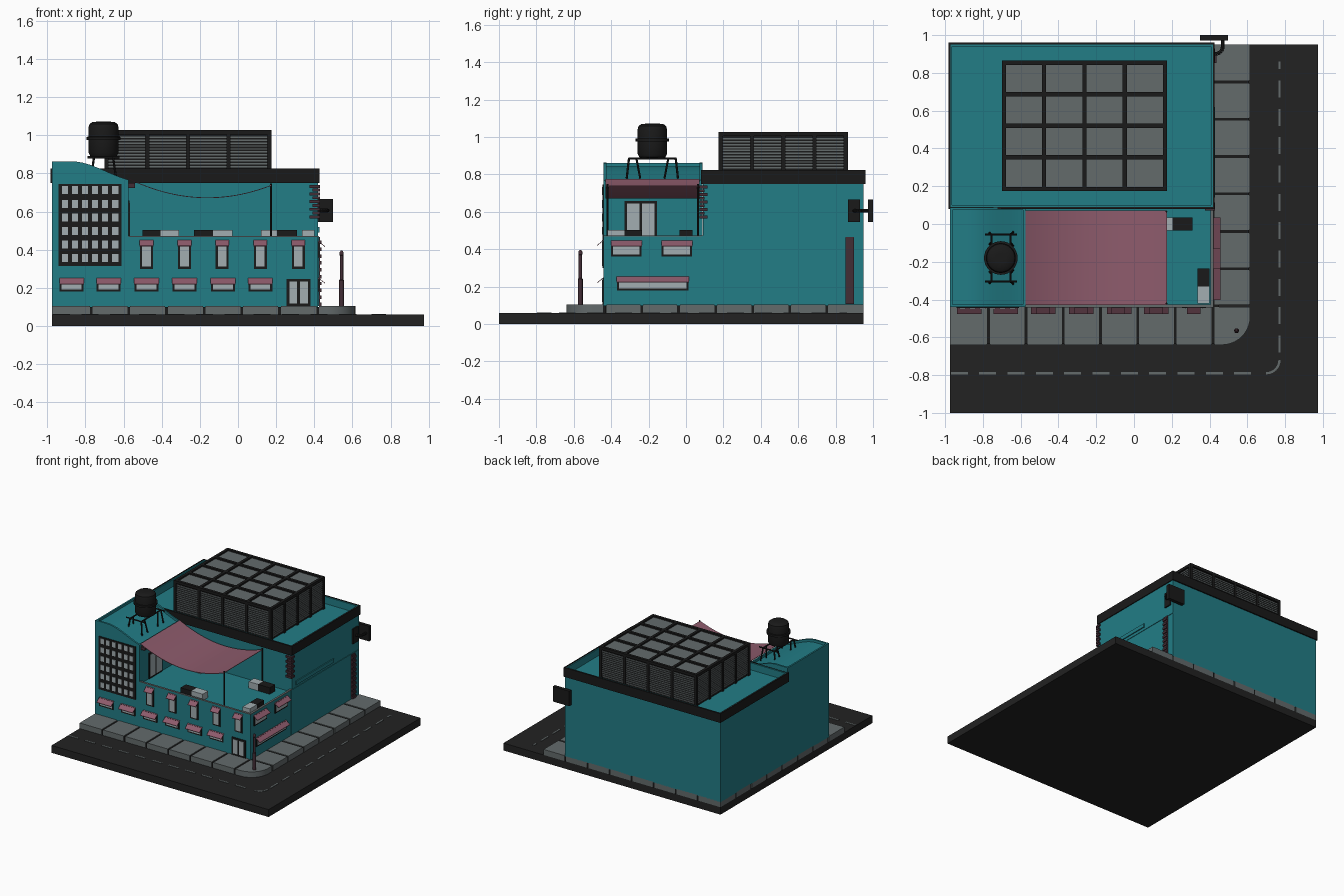
import bpy, bmesh, math
from mathutils import Vector, Matrix

if "Cube" in bpy.data.objects:
    bpy.data.objects.remove(bpy.data.objects["Cube"])


def material(name, r, g, b):
    m = bpy.data.materials.new(name)
    m.diffuse_color = (r, g, b, 1)
    m.use_nodes = True
    m.node_tree.nodes["Principled BSDF"].inputs["Base Color"].default_value = m.diffuse_color
    return m


TEAL = material("teal wall", 0.016, 0.205, 0.240)
PINK = material("dusty pink", 0.270, 0.105, 0.150)
ROAD = material("asphalt", 0.016, 0.016, 0.016)
BLACK = material("black metal", 0.010, 0.010, 0.010)
GREY = material("concrete grey", 0.125, 0.145, 0.148)
GLASS = material("pale glass", 0.36, 0.42, 0.44)
MAROON = material("dark maroon", 0.055, 0.026, 0.036)


def finish(name, bm, mat, smooth=False):
    bmesh.ops.recalc_face_normals(bm, faces=bm.faces)
    me = bpy.data.meshes.new(name)
    bm.to_mesh(me)
    bm.free()
    me.materials.append(mat)
    if smooth:
        for p in me.polygons:
            p.use_smooth = True
        me.set_sharp_from_angle(angle=math.radians(35))
    ob = bpy.data.objects.new(name, me)
    bpy.context.collection.objects.link(ob)
    return ob


def boxes(name, items, mat):
    """Each item is (x0, x1, y0, y1, z0, z1)."""
    bm = bmesh.new()
    for x0, x1, y0, y1, z0, z1 in items:
        mtx = Matrix.Translation(((x0 + x1) / 2, (y0 + y1) / 2, (z0 + z1) / 2))
        bmesh.ops.create_cube(bm, size=1, matrix=mtx @ Matrix.Diagonal((x1 - x0, y1 - y0, z1 - z0, 1)))
    return finish(name, bm, mat)


def prism(name, pts, lo, hi, mat, axis="y", smooth=False):
    """Extrude an outline along an axis (outline is xz, yz or xy)."""
    place = {"x": lambda a, b, c: (c, a, b), "y": lambda a, b, c: (a, c, b), "z": lambda a, b, c: (a, b, c)}[axis]
    bm = bmesh.new()
    f = bm.faces.new([bm.verts.new(place(a, b, lo)) for a, b in pts])
    ext = bmesh.ops.extrude_face_region(bm, geom=[f])["geom"]
    moved = [v for v in ext if isinstance(v, bmesh.types.BMVert)]
    bmesh.ops.translate(bm, vec=place(0, 0, hi - lo), verts=moved)
    return finish(name, bm, mat, smooth)


def bars(name, segs, r, mat, sides=8):
    bm = bmesh.new()
    for a, b in segs:
        a, b = Vector(a), Vector(b)
        rot = (b - a).to_track_quat("Z", "Y").to_matrix().to_4x4()
        bmesh.ops.create_cone(bm, cap_ends=True, segments=sides, radius1=r, radius2=r, depth=(b - a).length,
                              matrix=Matrix.Translation((a + b) / 2) @ rot)
    return finish(name, bm, mat, True)


def lathe(name, prof, cx, cy, mat, n=32):
    bm = bmesh.new()
    rings = [[bm.verts.new((cx + r * math.cos(k * math.tau / n), cy + r * math.sin(k * math.tau / n), z))
              for k in range(n)] for r, z in prof]
    for a, b in zip(rings, rings[1:]):
        for k in range(n):
            bm.faces.new((a[k], a[(k + 1) % n], b[(k + 1) % n], b[k]))
    bm.faces.new(rings[0])
    bm.faces.new(rings[-1])
    return finish(name, bm, mat, True)


def arc(cx, cy, r, a0, a1, n=10):
    return [(cx + r * math.cos(math.radians(a0 + (a1 - a0) * i / n)),
             cy + r * math.sin(math.radians(a0 + (a1 - a0) * i / n))) for i in range(n + 1)]


# Walls that carry plates: front faces -y, the others face +x
def on_wall(wall, u0, u1, z0, z1, d):
    if wall == "front":
        return (u0, u1, -0.44 - d, -0.435, z0, z1)
    x = {"right": 0.42, "tower": -0.575}[wall]
    return (x - 0.005, x + d, u0, u1, z0, z1)


# Ground, road markings
boxes("road_base", [(-0.975, 0.975, -1, 0.95, 0, 0.06)], ROAD)
front_dash = [(-0.97 + i * 0.15, -0.88 + i * 0.15, -0.796, -0.784, 0.059, 0.063) for i in range(11)]
side_dash = [(0.764, 0.776, -0.68 + i * 0.15, -0.59 + i * 0.15, 0.059, 0.063) for i in range(11)]
boxes("road_dashes", front_dash + side_dash[:10] + [(0.764, 0.776, 0.82, 0.86, 0.059, 0.063)], GREY)
prism("road_corner_dash", arc(0.70, -0.72, 0.076, -90, 0) + arc(0.70, -0.72, 0.064, 0, -90), 0.059, 0.063, GREY, "z")

# Pavement slabs with dark joints
xe = [-0.975, -0.77, -0.572, -0.375, -0.177, 0.02, 0.218, 0.418, 0.615]
ye = [-0.64, -0.433, -0.237, -0.04, 0.16, 0.357, 0.555, 0.752, 0.95]
g = 0.007
slabs = []
for i in range(8):
    for j in range(8):
        if (i in (0, 7) or j in (0, 7)) and (i, j) != (7, 0):
            slabs.append((xe[i] + (g if i else 0), xe[i + 1] - (g if i < 7 else 0),
                          ye[j] + (g if j else 0), ye[j + 1] - (g if j < 7 else 0), 0.06, 0.105))
boxes("pavement_slabs", slabs, GREY)
prism("pavement_corner", [(0.425, -0.44), (0.425, -0.64)] + arc(0.465, -0.49, 0.15, -90, 0) + [(0.615, -0.44)],
      0.06, 0.105, GREY, "z", True)
boxes("pavement_bed", [(-0.97, 0.61, -0.43, 0.945, 0.055, 0.1), (-0.97, 0.45, -0.635, -0.4, 0.055, 0.1)], BLACK)

# Lower block with terrace rim
boxes("lower_block", [(-0.6, 0.42, -0.44, 0.1, 0.1, 0.45), (-0.6, 0.42, -0.44, -0.425, 0.45, 0.468),
                      (0.405, 0.42, -0.44, 0.1, 0.45, 0.468)], TEAL)
boxes("terrace_coping", [(-0.575, 0.422, -0.442, -0.425, 0.468, 0.473), (0.405, 0.422, -0.442, 0.09, 0.468, 0.473)], GREY)

# Main hall, hollow roof edge and dark cornice
boxes("main_hall", [(-0.975, 0.42, 0.09, 0.95, 0.1, 0.765), (-0.975, 0.42, 0.088, 0.1, 0.76, 0.822),
                    (-0.975, 0.42, 0.94, 0.952, 0.76, 0.822), (-0.975, -0.963, 0.09, 0.95, 0.76, 0.822),
                    (0.408, 0.42, 0.09, 0.95, 0.76, 0.822)], TEAL)
boxes("cornice", [(-0.98, 0.426, 0.08, 0.09, 0.75, 0.825), (-0.98, 0.426, 0.95, 0.96, 0.75, 0.825),
                  (-0.982, -0.972, 0.08, 0.96, 0.75, 0.825), (0.417, 0.427, 0.08, 0.96, 0.75, 0.825)], BLACK)
boxes("side_wall_trim", [(0.41, 0.424, 0.09, 0.95, 0.464, 0.47), (0.41, 0.428, 0.14, 0.62, 0.49, 0.52),
                         (0.41, 0.424, 0.083, 0.093, 0.105, 0.47)], TEAL)


# Tower with curved roof line
def roof(x, drop=0.0):
    t = min(max((x + 0.87) / 0.36, 0), 1)
    return 0.863 - 0.105 * t * t * (3 - 2 * t) - drop


def tower_outline(drop):
    xs = [-0.975 + 0.4 * i / 20 for i in range(21)]
    return [(-0.975, 0.1), (-0.575, 0.1)] + [(x, roof(x, drop)) for x in reversed(xs)]


prism("tower_body", tower_outline(0.02), -0.43, 0.08, TEAL, smooth=True)
prism("tower_front_wall", tower_outline(0), -0.44, -0.425, TEAL, smooth=True)
prism("tower_back_wall", tower_outline(0), 0.073, 0.088, TEAL, smooth=True)
boxes("tower_side_edges", [(-0.975, -0.962, -0.43, 0.08, 0.7, 0.862), (-0.588, -0.575, -0.43, 0.08, 0.7, 0.769)], TEAL)

# Windows and doors: dark frame plates, pale panes, slanted pink awnings
frames, panes = [], []


def opening(wall, u0, u1, z0, z1, cols=1, rim=0.011, awning=0.0):
    frames.append(on_wall(wall, u0, u1, z0, z1, 0.006))
    w = (u1 - u0 - rim) / cols
    for c in range(cols):
        panes.append(on_wall(wall, u0 + rim + c * w, u0 + (c + 1) * w, z0 + rim, z1 - rim, 0.009))
    if awning:
        s = -1 if wall == "front" else 1
        base = -0.44 if s < 0 else 0.42
        pts = [(base, z1 + 0.004), (base + s * 0.037, z1 - awning), (base + s * 0.037, z1 - awning - 0.004), (base, z1)]
        prism("window_awning", pts, u0 - 0.002, u1 + 0.002, PINK, "x" if s < 0 else "y")


for x in (-0.872, -0.678, -0.48, -0.28, -0.078, 0.117):
    opening("front", x - 0.063, x + 0.063, 0.18, 0.247, awning=0.026)
for x in (-0.48, -0.28, -0.083, 0.117, 0.316):
    opening("front", x - 0.034, x + 0.034, 0.30, 0.447, awning=0.026)
for y0, y1, z0, z1 in ((-0.40, -0.237, 0.36, 0.442), (-0.13, 0.033, 0.36, 0.442), (-0.37, 0.013, 0.18, 0.25)):
    opening("right", y0, y1, z0, z1, awning=0.024)
opening("front", 0.255, 0.38, 0.105, 0.247, cols=2, rim=0.014)
opening("tower", -0.33, -0.155, 0.45, 0.658, cols=2, rim=0.014)
# Tower window grid
frames.append(on_wall("front", -0.94, -0.61, 0.315, 0.745, 0.006))
for c in range(6):
    for r in range(6):
        x, z = -0.907 + c * 0.0527, 0.357 + r * 0.071
        panes.append(on_wall("front", x - 0.016, x + 0.016, z - 0.021, z + 0.021, 0.009))
boxes("window_frames", frames, BLACK)
boxes("window_panes", panes, GLASS)

# Shade sail and its poles
sail_x = [-0.575 + 0.75 * i / 24 for i in range(25)]
sail = [(x, 0.675 + 0.5836 * (x + 0.19) ** 2 - 0.035 * (x + 0.19)) for x in sail_x]
prism("shade_sail", sail + [(x, z - 0.004) for x, z in reversed(sail)], -0.43, 0.072, PINK, smooth=True)
bars("sail_poles", [((0.172, y, 0.45), (0.172, y, 0.748)) for y in (-0.42, 0.065)], 0.005, BLACK)
boxes("tower_lamp", [(-0.575, -0.54, -0.425, -0.405, 0.725, 0.75)], MAROON)

# Terrace equipment in dark and pale pairs
boxes("terrace_units_dark", [(-0.5, -0.405, -0.035, 0.035, 0.45, 0.503), (-0.23, -0.13, -0.41, -0.34, 0.45, 0.503),
                             (0.205, 0.31, -0.035, 0.035, 0.45, 0.503), (0.335, 0.4, -0.33, -0.235, 0.45, 0.503)], BLACK)
boxes("terrace_units_pale", [(-0.405, -0.31, -0.035, 0.035, 0.45, 0.503), (-0.13, -0.03, -0.41, -0.34, 0.45, 0.503),
                             (0.12, 0.205, -0.035, 0.035, 0.45, 0.503), (0.335, 0.4, -0.42, -0.33, 0.45, 0.503)], GLASS)

# Rooftop louvre house
X0, X1, Y0, Y1, TOP = -0.70, 0.175, 0.175, 0.865, 1.027
boxes("louvre_core", [(X0 + 0.012, X1 - 0.012, Y0 + 0.012, Y1 - 0.012, 0.76, TOP - 0.017)], BLACK)
boxes("louvre_slats", [(X0 + 0.007, X1 - 0.007, Y0 + 0.007, Y1 - 0.007, 0.785 + i * 0.0155, 0.7925 + i * 0.0155)
                       for i in range(14)], GREY)
px = [X0 + (X1 - X0 - 0.022) * i / 4 for i in range(5)]
py = [Y0 + (Y1 - Y0 - 0.022) * i / 4 for i in range(5)]
w = 0.022
bar = [(x, x + w, Y0, Y1, TOP - w, TOP) for x in px] + [(X0, X1, y, y + w, TOP - w, TOP) for y in py]
bar += [(x, x + w, y, y + 0.02, 0.76, TOP) for x in px for y in (Y0, Y1 - 0.02)]
bar += [(x, x + 0.02, y, y + w, 0.76, TOP) for y in py for x in (X0, X1 - 0.02)]
boxes("louvre_frame", bar, BLACK)
boxes("louvre_top_panels", [(px[i] + w, px[i + 1], py[j] + w, py[j + 1], TOP - 0.02, TOP - 0.012)
                            for i in range(4) for j in range(4)], GREY)

# Water tank on trestles
CX, CY = -0.705, -0.18
lathe("water_tank", [(0.05, 0.885), (0.07, 0.892), (0.079, 0.91), (0.079, 0.975), (0.089, 0.976), (0.089, 0.992),
                     (0.079, 0.993), (0.079, 1.04), (0.074, 1.058), (0.06, 1.069), (0.03, 1.072)], CX, CY, BLACK)
stand = []
for sy in (-1, 1):
    y = CY + sy * 0.125
    stand.append(((CX - 0.085, y, 0.885), (CX + 0.085, y, 0.885)))
    for sx in (-1, 1):
        x = CX + sx * 0.05
        stand += [((x, y, 0.885), (x + sx * 0.015, y + sy * 0.012, 0.78)), ((x, y - sy * 0.04, 0.885), (x + sx * 0.015, y - sy * 0.06, 0.78))]
for sx in (-1, 1):
    stand.append(((CX + sx * 0.05, CY - 0.125, 0.885), (CX + sx * 0.05, CY + 0.125, 0.885)))
bars("tank_stand", stand, 0.006, BLACK, 6)

# Maroon corner bricks and vertical brick strip
boxes("corner_bricks", [(0.375 + 0.015 * (i % 2), 0.43, 0.072, 0.115 - 0.015 * (i % 2), 0.565 + i * 0.02, 0.58 + i * 0.02)
                        for i in range(9)], MAROON)
boxes("brick_strip", [(0.41, 0.437 - 0.008 * (i % 2), 0.853, 0.897, 0.106 + i * 0.018, 0.124 + i * 0.018)
                      for i in range(20)], MAROON)

# Corner sign panels with bracket
boxes("corner_sign", [(0.35, 0.497, 0.972, 1.0, 0.545, 0.667), (0.418, 0.43, 0.865, 0.93, 0.545, 0.667)], BLACK)
hook = arc(0.43, 0.94, 0.04, -90, 0, 5)
hook3 = [(x, y, 0.606) for x, y in hook + [(0.47, 0.98)]]
bars("sign_bracket", list(zip(hook3, hook3[1:])), 0.01, BLACK)

# Street post
lathe("street_post", [(0.013, 0.105), (0.013, 0.24), (0.009, 0.245), (0.009, 0.37), (0.011, 0.372), (0.011, 0.386), (0.005, 0.395)],
      0.543, -0.565, MAROON, 12)
